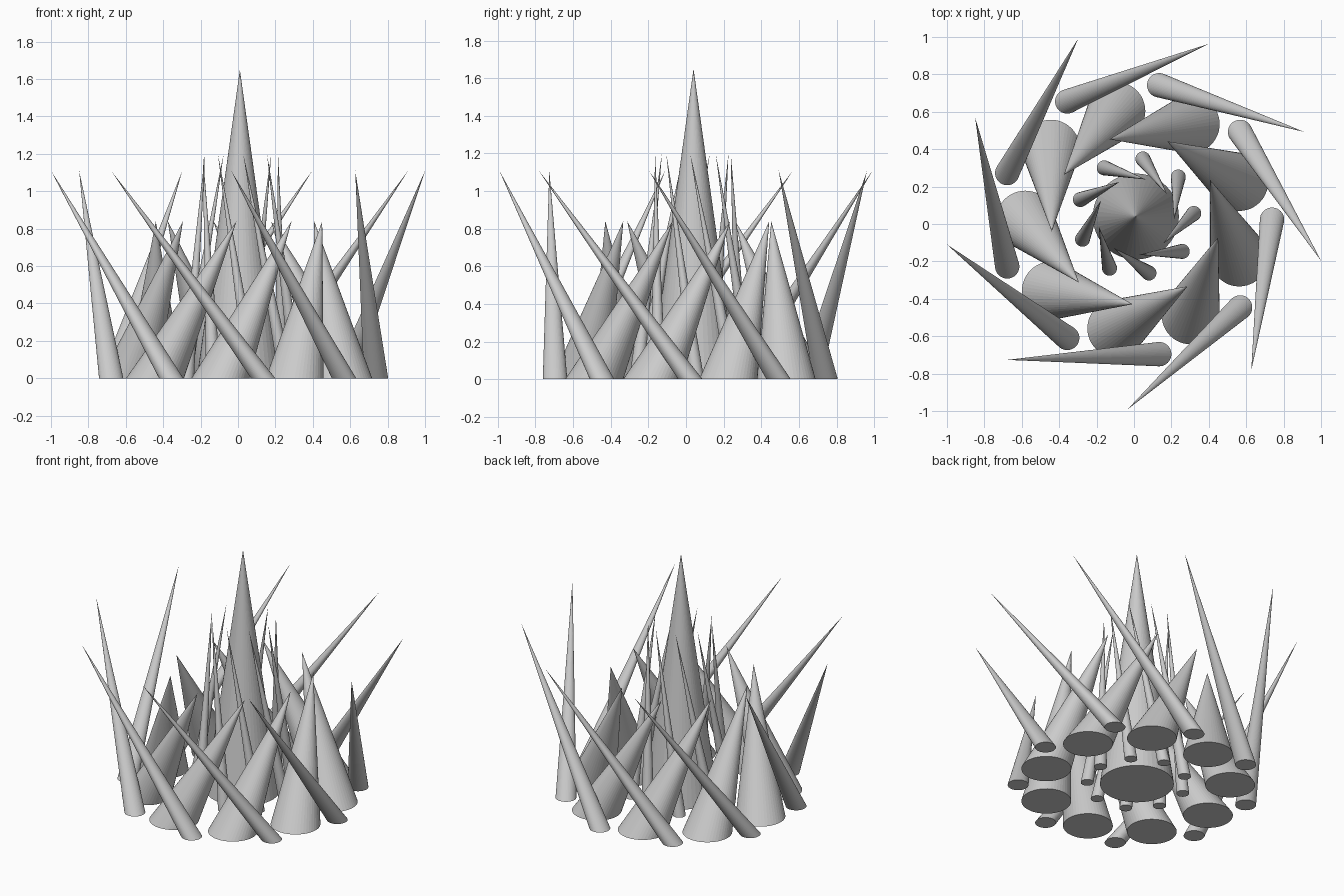
import bpy, bmesh
from math import cos, sin, pi, radians

if "Cube" in bpy.data.objects:
    bpy.data.objects.remove(bpy.data.objects["Cube"])

SIDES = 48


def spike(name, base, radius, tip):
    """Leaning cone: round base flat on the ground, pointed tip anywhere above."""
    bm = bmesh.new()
    ring = [bm.verts.new((base[0] + radius * cos(2 * pi * i / SIDES),
                          base[1] + radius * sin(2 * pi * i / SIDES), 0))
            for i in range(SIDES)]
    apex = bm.verts.new(tip)
    bm.faces.new(ring[::-1])
    for i in range(SIDES):
        bm.faces.new((ring[i], ring[(i + 1) % SIDES], apex))
    mesh = bpy.data.meshes.new(name)
    bm.to_mesh(mesh)
    bm.free()
    obj = bpy.data.objects.new(name, mesh)
    bpy.context.collection.objects.link(obj)


def spike_ring(name, centre, start, base_dist, radius, twist, tip_dist, height, count=9):
    """Ring of spikes whose tips are twisted around the ring's centre."""
    cx, cy = centre
    for k in range(count):
        a = radians(start + 360 * k / count)
        b = a + radians(twist)
        spike(f"{name}_{k + 1}",
              (cx + base_dist * cos(a), cy + base_dist * sin(a)), radius,
              (cx + tip_dist * cos(b), cy + tip_dist * sin(b), height))


# central upright spike
spike("centre_spike", (0.01, 0.04), 0.23, (0.01, 0.04, 1.65))
# thin spikes hugging the centre
spike_ring("inner_spike", (0.01, 0.04), 3, 0.31, 0.04, -48, 0.205, 1.20)
# fat spikes leaning inward
spike_ring("middle_spike", (0.008, 0.023), 20, 0.59, 0.155, 48, 0.452, 0.84)
# slim spikes leaning outward
spike_ring("outer_spike", (0.008, 0.023), 0, 0.73, 0.065, -52.5, 1.0166, 1.11)
